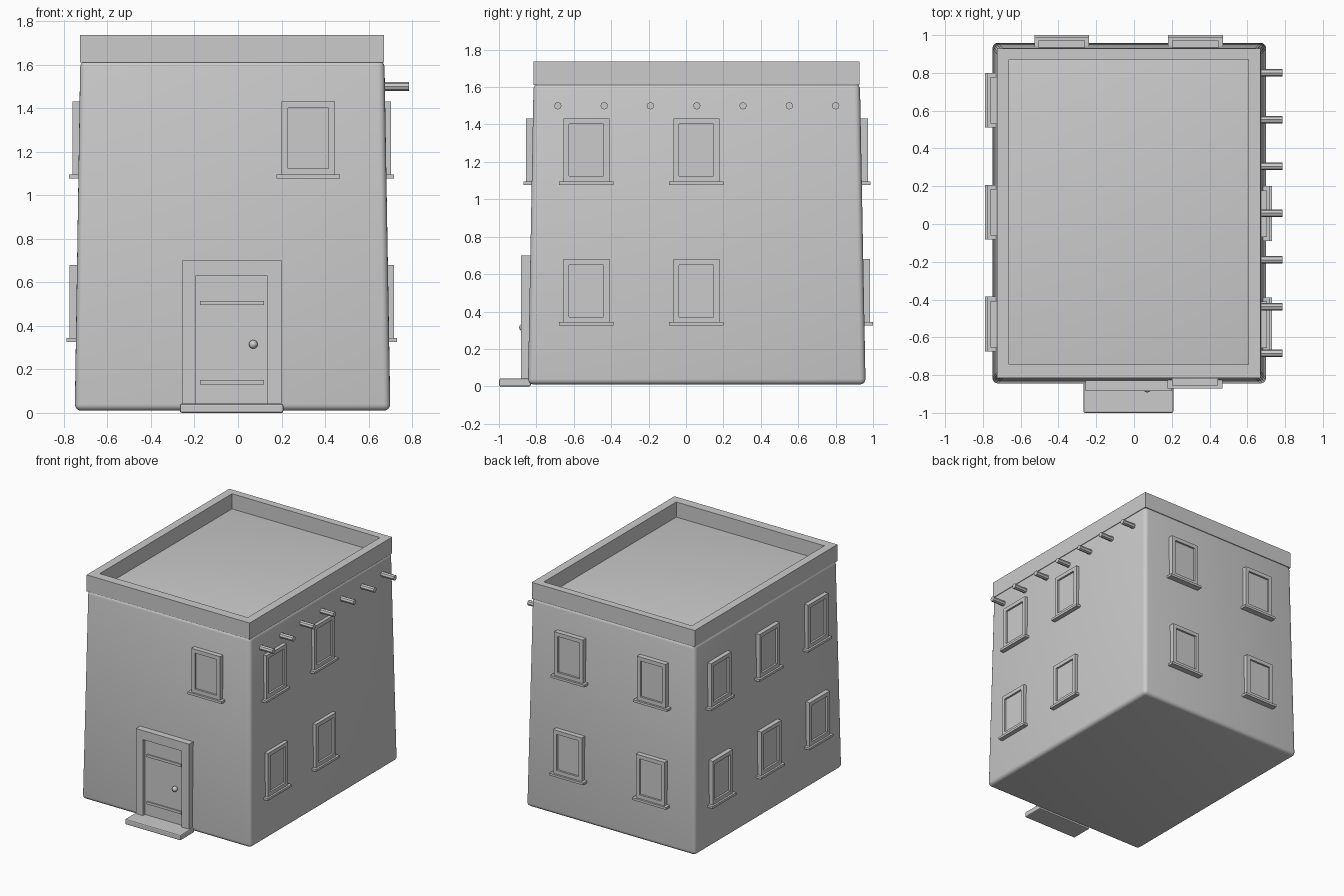
import bpy, bmesh
from math import pi
from mathutils import Matrix, Vector

if "Cube" in bpy.data.objects:
    bpy.data.objects.remove(bpy.data.objects["Cube"])


def finish(bm, name, bevel=0, segs=2, smooth=False):
    bmesh.ops.recalc_face_normals(bm, faces=bm.faces)
    if bevel:
        bmesh.ops.bevel(bm, geom=bm.edges[:], offset=bevel, segments=segs,
                        profile=0.5, affect='EDGES')
    me = bpy.data.meshes.new(name)
    bm.to_mesh(me)
    bm.free()
    ob = bpy.data.objects.new(name, me)
    bpy.context.collection.objects.link(ob)
    if smooth:
        bpy.context.view_layer.objects.active = ob
        ob.select_set(True)
        bpy.ops.object.shade_smooth_by_angle()
        ob.select_set(False)
    return ob


def add_box(bm, lo, hi, mat=Matrix()):
    lo, hi = Vector(lo), Vector(hi)
    m = mat @ Matrix.Translation((lo + hi) / 2) @ Matrix.Diagonal((*(hi - lo), 1))
    return bmesh.ops.create_cube(bm, size=1, matrix=m)['verts']


def box(name, lo, hi, bevel=0):
    bm = bmesh.new()
    add_box(bm, lo, hi)
    return finish(bm, name, bevel)


# tapered adobe body with soft edges
bm = bmesh.new()
for v in add_box(bm, (-0.75, -0.845, 0.01), (0.70, 0.96, 1.62)):
    if v.co.z > 1:
        v.co.x = -0.725 if v.co.x < 0 else 0.673
        v.co.y = -0.815 if v.co.y < 0 else 0.93
finish(bm, "body", 0.03, 4, True)

# parapet ring around the flat roof
bm = bmesh.new()
outer = [(-0.725, -0.815), (0.67, -0.815), (0.67, 0.928), (-0.725, 0.928)]
inner = [(-0.662, -0.745), (0.605, -0.745), (0.605, 0.872), (-0.662, 0.872)]
rings = [[bm.verts.new((x, y, z)) for x, y in p]
         for p, z in ((outer, 1.61), (outer, 1.737), (inner, 1.737), (inner, 1.61))]
for k in range(4):
    a, b = rings[k], rings[(k + 1) % 4]
    for i in range(4):
        j = (i + 1) % 4
        bm.faces.new((a[i], a[j], b[j], b[i]))
finish(bm, "parapet")


# windows: local x across, local -y outward, origin at the frame's outer face
def window(name, x, y, z, angle):
    m = Matrix.Translation((x, y, z)) @ Matrix.Rotation(angle, 4, 'Z')
    bm = bmesh.new()
    for s in (-1, 1):
        a, b = sorted((s * 0.123, s * 0.093))
        add_box(bm, (a, 0, 0), (b, 0.055, 0.345), m)
    add_box(bm, (-0.093, 0, 0.315), (0.093, 0.055, 0.345), m)
    add_box(bm, (-0.093, 0, 0), (0.093, 0.055, 0.037), m)
    add_box(bm, (-0.145, -0.015, -0.01), (0.145, 0.055, 0.008), m)
    finish(bm, name + "_frame")
    bm = bmesh.new()
    add_box(bm, (-0.093, 0.015, 0.03), (0.093, 0.05, 0.32), m)
    finish(bm, name + "_pane")


for z, d, floor in ((0.335, 0.013, "lower"), (1.087, 0, "upper")):
    for i, y in enumerate((-0.533, 0.055)):
        window(f"right_window_{floor}_{i}", 0.703 + d, y, z, pi / 2)
    for i, y in enumerate((-0.53, 0.062, 0.655)):
        window(f"left_window_{floor}_{i}", -0.761 - d, y, z, -pi / 2)
    for i, x in enumerate((-0.383, 0.325)):
        window(f"back_window_{floor}_{i}", x, 0.972 + d, z, pi)
window("front_window", 0.323, -0.855, 1.087, 0)

# door with frame, straps, knob and step
bm = bmesh.new()
add_box(bm, (-0.256, -0.883, 0.03), (-0.195, -0.81, 0.70))
add_box(bm, (0.136, -0.883, 0.03), (0.20, -0.81, 0.70))
add_box(bm, (-0.195, -0.883, 0.63), (0.136, -0.81, 0.70))
finish(bm, "door_frame")
box("door", (-0.195, -0.858, 0.03), (0.136, -0.81, 0.63))
for z in (0.13, 0.495):
    box("door_strap", (-0.175, -0.866, z), (0.12, -0.85, z + 0.02))
bm = bmesh.new()
bmesh.ops.create_uvsphere(bm, u_segments=12, v_segments=8, radius=0.02,
                          matrix=Matrix.Translation((0.07, -0.872, 0.315)))
finish(bm, "door_knob", smooth=True)
box("step", (-0.267, -1.0, 0), (0.208, -0.83, 0.042), 0.008)

# row of roof beams poking out of the right wall
bm = bmesh.new()
for i in range(7):
    m = Matrix.Translation((0.705, -0.685 + i * 0.2475, 1.5)) @ Matrix.Rotation(pi / 2, 4, 'Y')
    bmesh.ops.create_cone(bm, cap_ends=True, segments=8, radius1=0.02,
                          radius2=0.02, depth=0.16, matrix=m)
finish(bm, "roof_beams", smooth=True)
